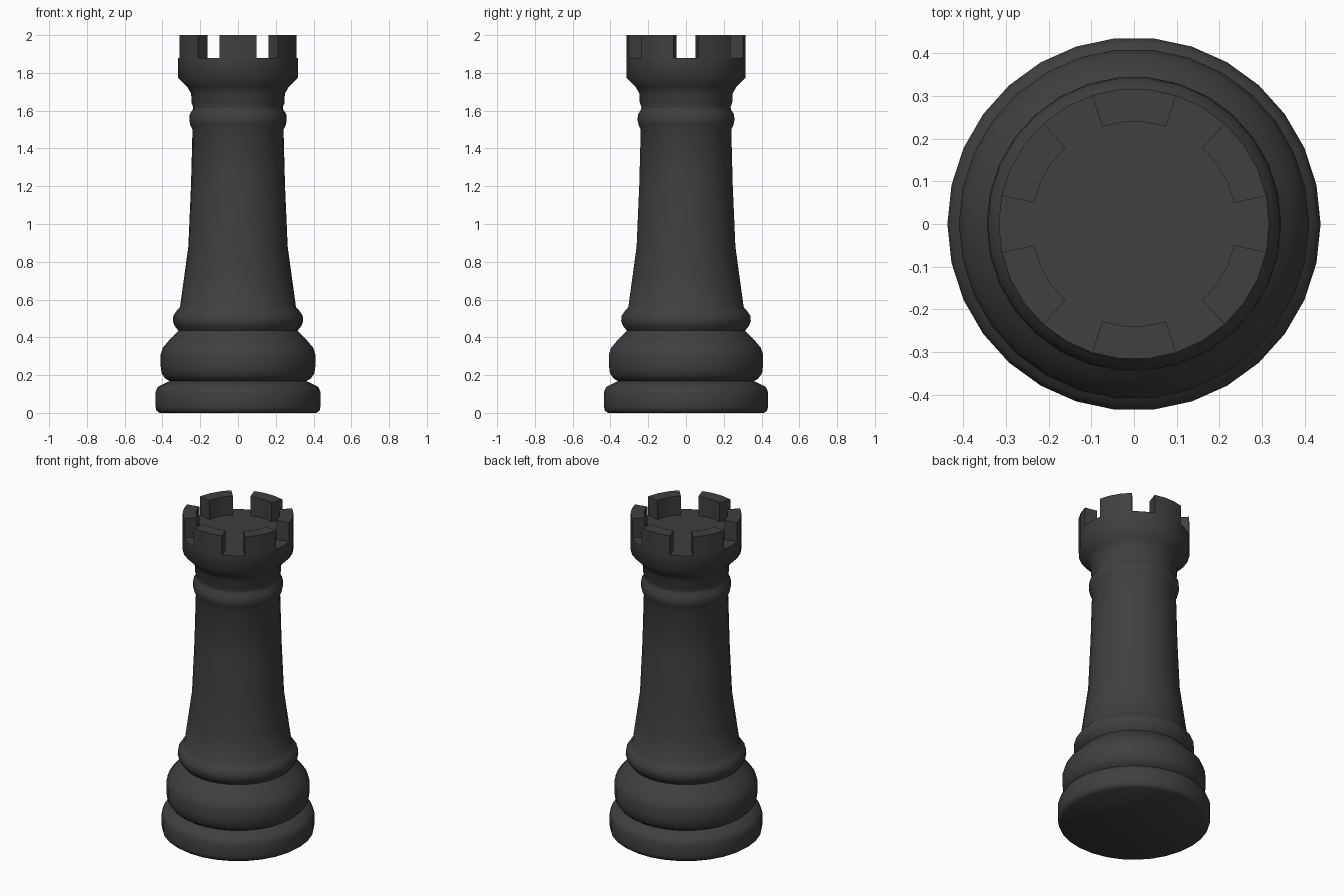
import bpy
import bmesh
import math

cube = bpy.data.objects.get("Cube")
if cube:
    bpy.data.objects.remove(cube, do_unlink=True)

SIDES = 30
FLOOR_Z, TOP_Z = 1.88, 2.0

# Turned outline as (radius, height), from the base up to the tower floor
PROFILE = [
    (0.415, 0.0), (0.432, 0.012), (0.437, 0.035), (0.437, 0.11), (0.425, 0.138),   # foot
    (0.38, 0.16), (0.362, 0.168), (0.385, 0.182), (0.405, 0.21),                   # groove
    (0.41, 0.25), (0.41, 0.31), (0.398, 0.345), (0.36, 0.39), (0.315, 0.435),      # belly
    (0.335, 0.46), (0.345, 0.485), (0.342, 0.515), (0.325, 0.54), (0.307, 0.56),   # lower collar
    (0.285, 0.72), (0.263, 0.88), (0.249, 1.2), (0.241, 1.5),                      # shaft
    (0.253, 1.525), (0.258, 1.55), (0.256, 1.58), (0.24, 1.605),                   # upper collar
    (0.237, 1.62), (0.246, 1.64), (0.248, 1.69), (0.268, 1.725),                   # neck ring
    (0.317, 1.775), (0.317, FLOOR_Z), (0.24, FLOOR_Z),                             # tower
]

black = bpy.data.materials.new("dark grey")
black.use_nodes = True
color = (0.05, 0.05, 0.05, 1)
black.diffuse_color = color
black.node_tree.nodes["Principled BSDF"].inputs["Base Color"].default_value = color

# Lathe the body
bm = bmesh.new()
rings = []
for radius, z in PROFILE:
    rings.append([bm.verts.new((radius * math.cos(math.tau * i / SIDES),
                                radius * math.sin(math.tau * i / SIDES), z))
                  for i in range(SIDES)])
for low, high in zip(rings, rings[1:]):
    band = [bm.faces.new((low[i], low[(i + 1) % SIDES], high[(i + 1) % SIDES], high[i]))
            for i in range(SIDES)]
bm.faces.new(rings[0][::-1])
bm.faces.new(rings[-1])

# Raise six battlements: three segments up, two segments left as a gap
raised = [face for i, face in enumerate(band) if (i - 1) % 5 < 3]
result = bmesh.ops.extrude_face_region(bm, geom=raised)
for item in result["geom"]:
    if isinstance(item, bmesh.types.BMVert):
        item.co.z = TOP_Z
bmesh.ops.recalc_face_normals(bm, faces=bm.faces)

mesh = bpy.data.meshes.new("tower_piece")
bm.to_mesh(mesh)
bm.free()
mesh.materials.append(black)
tower = bpy.data.objects.new("tower_piece", mesh)
bpy.context.collection.objects.link(tower)

bpy.ops.object.select_all(action='DESELECT')
tower.select_set(True)
bpy.context.view_layer.objects.active = tower
bpy.ops.object.shade_smooth_by_angle(angle=math.radians(60))
